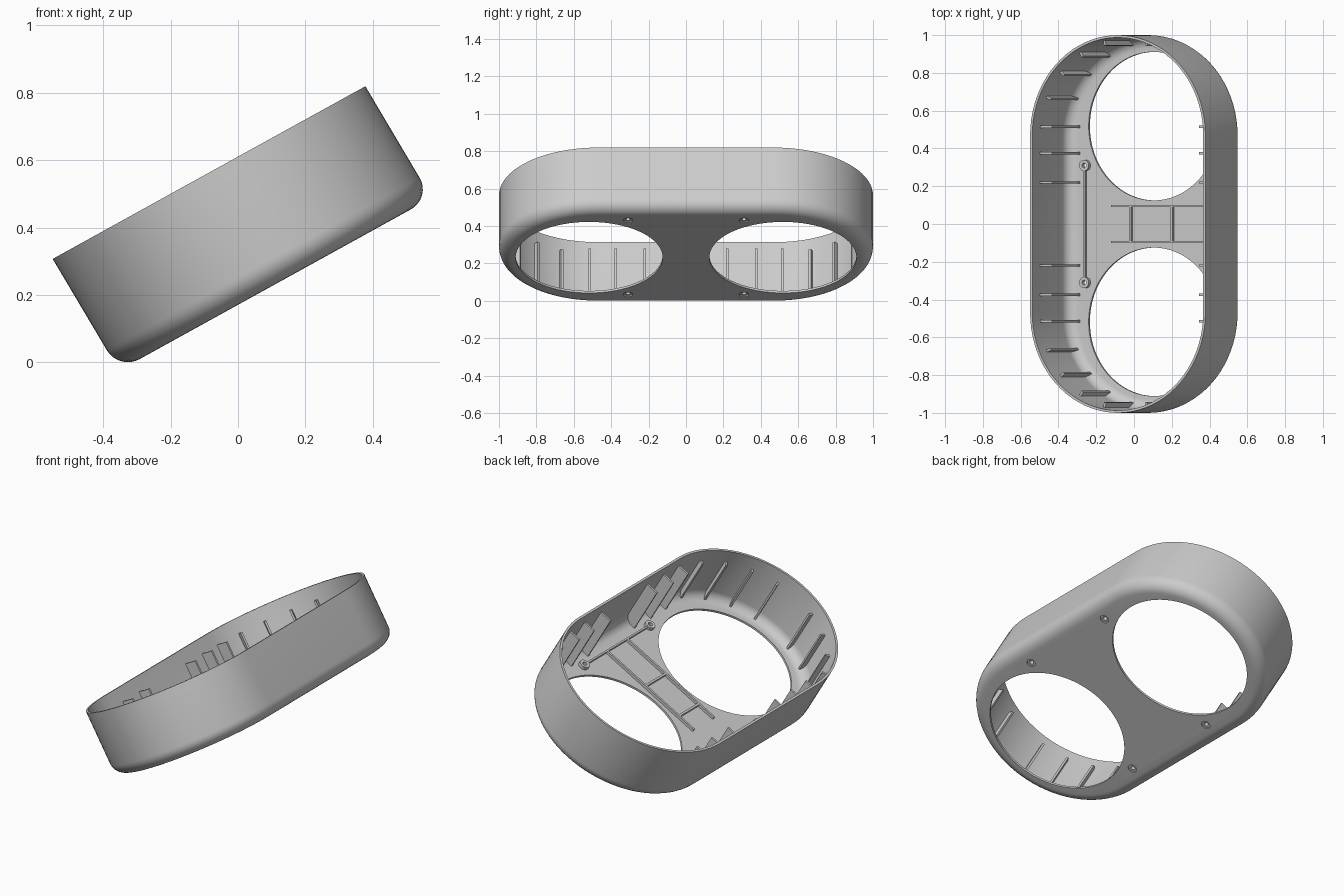
import bpy, bmesh
from math import cos, sin, pi, radians, acos
from mathutils import Matrix

if "Cube" in bpy.data.objects:
    bpy.data.objects.remove(bpy.data.objects["Cube"])

# Main sizes, in the housing's own frame (rim at z = 0, floor below)
HALF_W, STRAIGHT, DEPTH = 0.53, 0.47, 0.385
ROUND, WALL = 0.07, 0.013
FLOOR = -DEPTH + WALL
RIB_TOP = -0.08
LEAN = Matrix.Identity(4)
LEAN[0][2] = -0.012 / DEPTH
FRAME = Matrix.Translation((-0.086, 0, 0.563)) @ Matrix.Rotation(radians(-28.9), 4, 'Y') @ LEAN

grey = bpy.data.materials.new("plain_grey")
grey.use_nodes = True
grey.diffuse_color = (0.6, 0.6, 0.6, 1)
grey.node_tree.nodes["Principled BSDF"].inputs["Base Color"].default_value = (0.6, 0.6, 0.6, 1)


def finish(name, bm):
    """Turn a bmesh into a tilted object."""
    bmesh.ops.recalc_face_normals(bm, faces=bm.faces)
    mesh = bpy.data.meshes.new(name)
    bm.to_mesh(mesh)
    bm.free()
    mesh.transform(FRAME)
    mesh.materials.append(grey)
    obj = bpy.data.objects.new(name, mesh)
    bpy.context.collection.objects.link(obj)
    return obj


def loft(bm, loops, cyclic=False):
    """Bridge closed loops of points, capping the ends or joining them."""
    rings = [[bm.verts.new(p) for p in loop] for loop in loops]
    pairs = list(zip(rings, rings[1:]))
    if cyclic:
        pairs.append((rings[-1], rings[0]))
    else:
        bm.faces.new(rings[0])
        bm.faces.new(rings[-1])
    n = len(rings[0])
    for a, b in pairs:
        for i in range(n):
            j = (i + 1) % n
            bm.faces.new((a[i], a[j], b[j], b[i]))


def stadium(inset, z, steps=40):
    r = HALF_W - inset
    loop = []
    for side in (0, 1):
        for i in range(steps + 1):
            a = pi * (side + i / steps)
            loop.append((r * cos(a), r * sin(a) + STRAIGHT * (1 - 2 * side), z))
    return loop


def box(bm, x0, x1, y0, y1, z0, z1):
    loft(bm, [[(x0, y0, z), (x1, y0, z), (x1, y1, z), (x0, y1, z)] for z in (z0, z1)])


def cylinder(bm, x, y, z0, z1, r, n):
    loft(bm, [[(x + r * cos(2 * pi * i / n), y + r * sin(2 * pi * i / n), z)
               for i in range(n)] for z in (z0, z1)])


def fillet(r, steps=8):
    """Rounded lower edge, from floor to wall, as (inset, height)."""
    arc = [pi / 2 * (1 - i / steps) for i in range(steps + 1)]
    return [(ROUND - r * cos(a), ROUND - DEPTH - r * sin(a)) for a in arc]


# Thin shell with a rounded bottom edge
bm = bmesh.new()
profile = fillet(ROUND) + [(0, 0), (WALL, 0)] + fillet(ROUND - WALL)[::-1]
loft(bm, [stadium(i, z) for i, z in profile])
shell = finish("housing_shell", bm)

# Openings in the floor
BOSSES = [(x, y) for x in (-0.41, 0.41) for y in (-0.31, 0.31)]
through = bmesh.new()
for y in (-0.518, 0.518):
    cylinder(through, 0, y, -DEPTH - 0.1, FLOOR + 0.1, 0.393, 96)
recess = bmesh.new()
for x, y in BOSSES:
    cylinder(through, x, y, -DEPTH - 0.1, FLOOR + 0.1, 0.012, 20)
    cylinder(recess, x, y, -DEPTH - 0.1, -DEPTH + 0.007, 0.025, 24)
bpy.context.view_layer.objects.active = shell
for name, bm in (("opening_cutter", through), ("recess_cutter", recess)):
    cutter = finish(name, bm)
    cutter.hide_render = True
    mod = shell.modifiers.new(name, 'BOOLEAN')
    mod.operation, mod.solver, mod.object = 'DIFFERENCE', 'EXACT', cutter
    bpy.ops.object.modifier_apply(modifier=mod.name)
    bpy.data.objects.remove(cutter)

# Raised rings around the screw holes
bm = bmesh.new()
low, high = FLOOR - 0.003, FLOOR + 0.02
for x, y in BOSSES:
    loft(bm, [[(x + r * cos(pi * i / 12), y + r * sin(pi * i / 12), z) for i in range(24)]
              for r, z in ((0.029, low), (0.029, high), (0.0125, high), (0.0125, low))], cyclic=True)
bosses = finish("screw_bosses", bm)

# Low ribs on the floor: boss links, bridge rails and crossbars
bm = bmesh.new()
top = FLOOR + 0.016
for s in (-1, 1):
    box(bm, s * 0.41 - 0.005, s * 0.41 + 0.005, -0.283, 0.283, low, top)
    box(bm, -0.248, 0.405, s * 0.095 - 0.006, s * 0.095 + 0.006, low, top)
for x in (-0.134, 0.118):
    box(bm, x - 0.006, x + 0.006, -0.09, 0.09, low, top)
finish("floor_ribs", bm)


def wall_rib(bm, depth, matrix, thick=0.012):
    """Upright plate that follows the wall and its rounded foot."""
    r = ROUND - WALL / 2
    end = acos(max(0, (ROUND - depth) / r))
    pts = [(HALF_W - WALL / 2, RIB_TOP)]
    for i in range(6):
        a = end * i / 5
        pts.append((HALF_W - ROUND + r * cos(a), ROUND - DEPTH - r * sin(a)))
    if depth > ROUND:
        pts.append((HALF_W - depth, pts[-1][1]))
    pts.append((HALF_W - depth, RIB_TOP))
    loft(bm, [[matrix @ Matrix.Translation((x, y, z)) @ Matrix.Identity(4).to_translation()
               for x, z in pts] for y in (-thick / 2, thick / 2)])


# Deep ribs on the straight sides
bm = bmesh.new()
for turn in (0, pi):
    for y in (0.22, 0.375, 0.515):
        for s in (-1, 1):
            wall_rib(bm, 0.085, Matrix.Rotation(turn, 4, 'Z') @ Matrix.Translation((0, s * y, 0)))
finish("side_wall_ribs", bm)

# Shallow ribs around the rounded ends
bm = bmesh.new()
for turn in (0, pi):
    for deg in (23, 40.5, 58, 75.5):
        for a in (deg, 180 - deg):
            wall_rib(bm, 0.04, Matrix.Rotation(turn, 4, 'Z') @ Matrix.Translation((0, STRAIGHT, 0))
                     @ Matrix.Rotation(radians(a), 4, 'Z'))
finish("end_wall_ribs", bm)

# Smooth the curved parts, keeping edges sharp
for obj in (shell, bosses):
    bpy.ops.object.select_all(action='DESELECT')
    obj.select_set(True)
    bpy.context.view_layer.objects.active = obj
    bpy.ops.object.shade_smooth_by_angle(angle=radians(30))
